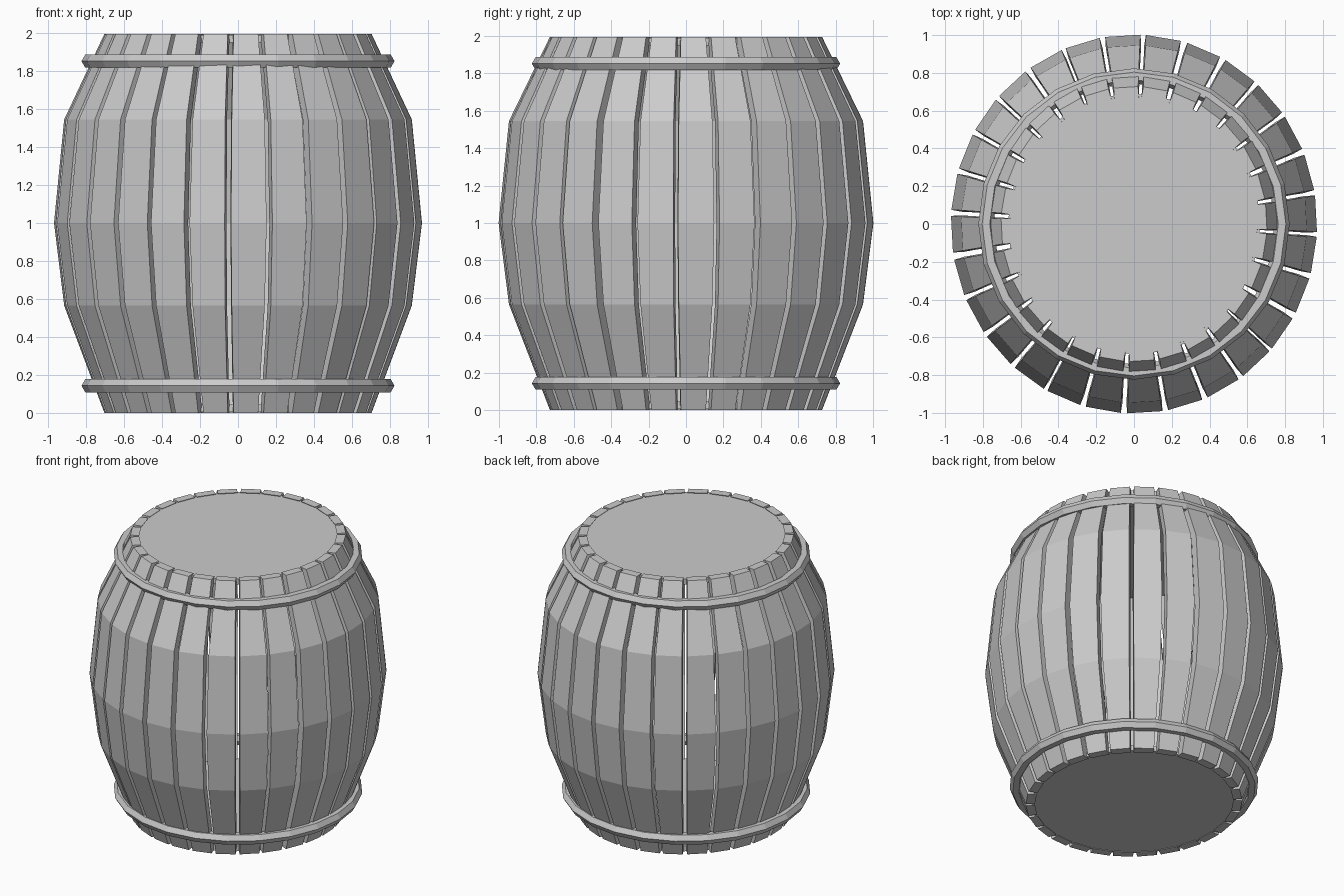
import bpy, bmesh, math, random
from mathutils import Matrix

if "Cube" in bpy.data.objects:
    bpy.data.objects.remove(bpy.data.objects["Cube"])

random.seed(4)
COUNT = 28
THICK = 0.06
SX, SY = 0.967, 1.0          # barrel is very slightly oval
# stave profile: height, outer radius, half width
PROFILE = [(0.0, 0.725, 0.067), (0.565, 0.943, 0.09), (1.0, 0.998, 0.097),
           (1.545, 0.943, 0.09), (1.995, 0.725, 0.067)]


def finish(bm, name):
    bmesh.ops.recalc_face_normals(bm, faces=bm.faces)
    mesh = bpy.data.meshes.new(name)
    bm.to_mesh(mesh)
    bm.free()
    obj = bpy.data.objects.new(name, mesh)
    bpy.context.collection.objects.link(obj)
    return obj


def stave(index):
    bm = bmesh.new()
    angle = math.radians(3.3 + random.uniform(-0.35, 0.35)) + index * math.tau / COUNT
    rings = []
    for z, r, w in PROFILE:
        corners = [(r, -w), (r, w), (r - THICK, w), (r - THICK, -w)]
        rings.append([bm.verts.new((x, y, z)) for x, y in corners])
    for a, b in zip(rings, rings[1:]):
        for i in range(4):
            j = (i + 1) % 4
            bm.faces.new((a[i], a[j], b[j], b[i]))
    bm.faces.new(rings[0])
    bm.faces.new(rings[-1])
    bm.transform(Matrix.Diagonal((SX, SY, 1, 1)) @ Matrix.Rotation(angle, 4, 'Z'))
    return finish(bm, f"stave_{index + 1:02d}")


def lid(name, z):
    bm = bmesh.new()
    bmesh.ops.create_cone(bm, cap_ends=True, segments=32, radius1=0.69,
                          radius2=0.69, depth=0.04)
    bm.transform(Matrix.Translation((0, 0, z)) @ Matrix.Diagonal((SX, SY, 1, 1)))
    return finish(bm, name)


def hoop(name, z):
    bpy.ops.mesh.primitive_torus_add(major_segments=24, minor_segments=6,
                                     major_radius=0.784, minor_radius=0.04,
                                     location=(0, 0, z))
    bpy.context.object.name = name


# curved wooden staves with narrow gaps between them
for k in range(COUNT):
    stave(k)

# round end boards
lid("bottom_lid", 0.025)
lid("top_lid", 1.97)

# metal hoops near both ends
hoop("lower_hoop", 0.143)
hoop("upper_hoop", 1.852)
